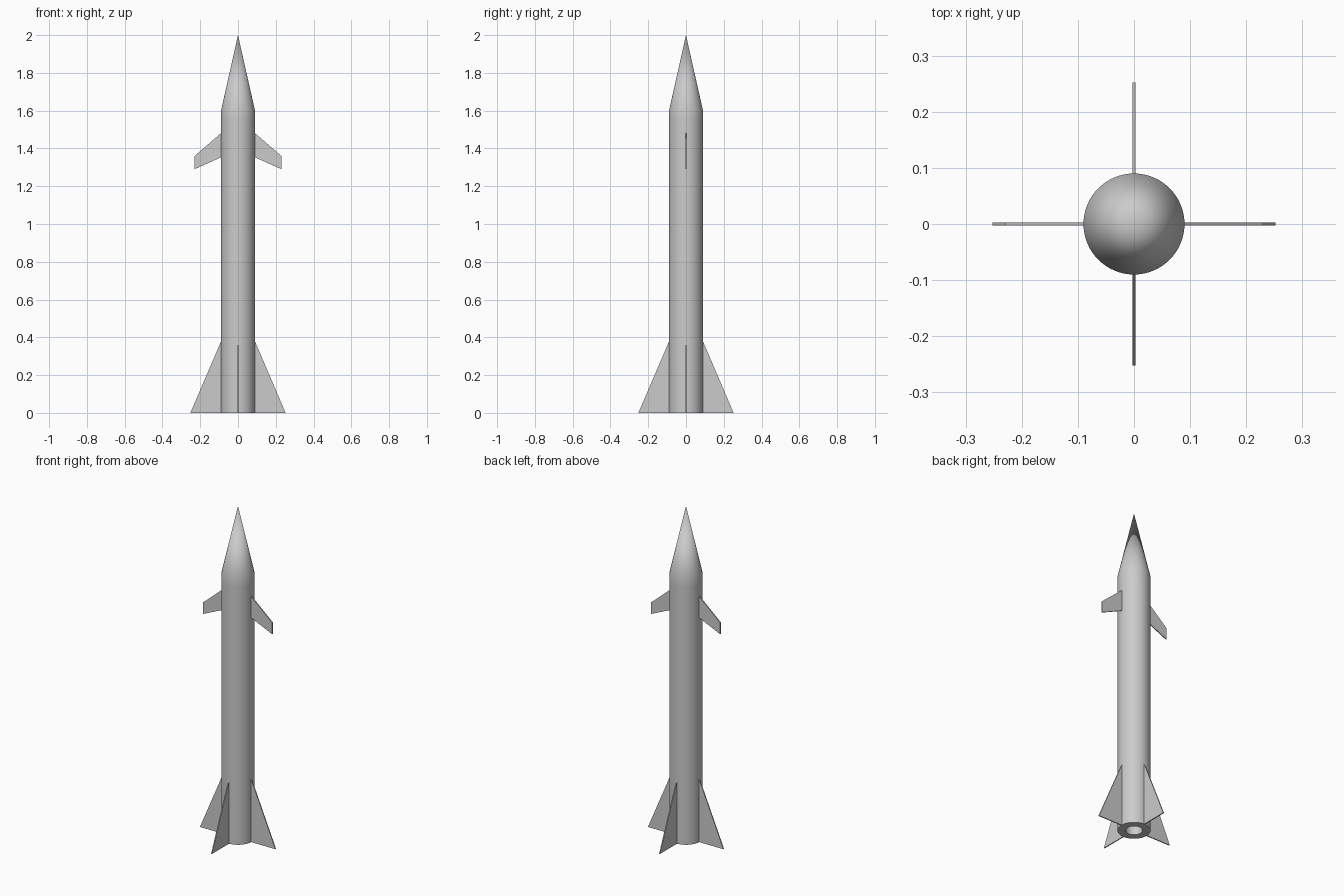
import bpy
import bmesh
import math
from mathutils import Matrix

cube = bpy.data.objects.get("Cube")
if cube:
    bpy.data.objects.remove(cube)

SEGMENTS = 64
FIN_THICKNESS = 0.006

grey = bpy.data.materials.new("light_grey")
grey.use_nodes = True
COLOUR = (0.6, 0.6, 0.6, 1)
grey.diffuse_color = COLOUR
grey.node_tree.nodes["Principled BSDF"].inputs["Base Color"].default_value = COLOUR


def add_object(name, bm):
    bmesh.ops.recalc_face_normals(bm, faces=bm.faces)
    mesh = bpy.data.meshes.new(name)
    bm.to_mesh(mesh)
    bm.free()
    mesh.materials.append(grey)
    obj = bpy.data.objects.new(name, mesh)
    bpy.context.collection.objects.link(obj)
    return obj


def lathe(name, profile):
    """Spin a (radius, height) profile around the z axis."""
    bm = bmesh.new()
    verts = [bm.verts.new((r, 0, z)) for r, z in profile]
    edges = [bm.edges.new(pair) for pair in zip(verts, verts[1:])]
    bmesh.ops.spin(bm, geom=verts + edges, cent=(0, 0, 0), axis=(0, 0, 1),
                   angle=math.tau, steps=SEGMENTS)
    bmesh.ops.remove_doubles(bm, verts=bm.verts, dist=1e-5)
    return add_object(name, bm)


def fin(name, outline, angle):
    """Thin flat plate with a (radius, height) outline, turned about z."""
    bm = bmesh.new()
    face = bm.faces.new([bm.verts.new((r, -FIN_THICKNESS / 2, z)) for r, z in outline])
    extruded = bmesh.ops.extrude_face_region(bm, geom=[face], use_keep_orig=True)
    moved = [v for v in extruded["geom"] if isinstance(v, bmesh.types.BMVert)]
    bmesh.ops.translate(bm, verts=moved, vec=(0, FIN_THICKNESS, 0))
    bm.transform(Matrix.Rotation(angle, 4, "Z"))
    return add_object(name, bm)


# Body with conical nose and a hollow exhaust bore in the base
body = lathe("body", [(0, 2), (0.09, 1.6), (0.09, 1.55), (0.09, 0),
                      (0.046, 0), (0.046, 0.2), (0, 0.2)])
bpy.context.view_layer.objects.active = body
body.select_set(True)
bpy.ops.object.shade_smooth_by_angle(angle=math.radians(30))

# Four triangular tail fins
tail_outline = [(0.085, 0), (0.252, 0), (0.085, 0.39)]
for i, side in enumerate(("left", "back", "right", "front")):
    fin(f"tail_fin_{side}", tail_outline, i * math.pi / 2)

# Two swept forward wings
wing_outline = [(0.085, 1.355), (0.23, 1.29), (0.23, 1.36), (0.085, 1.485)]
for i, side in enumerate(("left", "right")):
    fin(f"forward_wing_{side}", wing_outline, i * math.pi)
